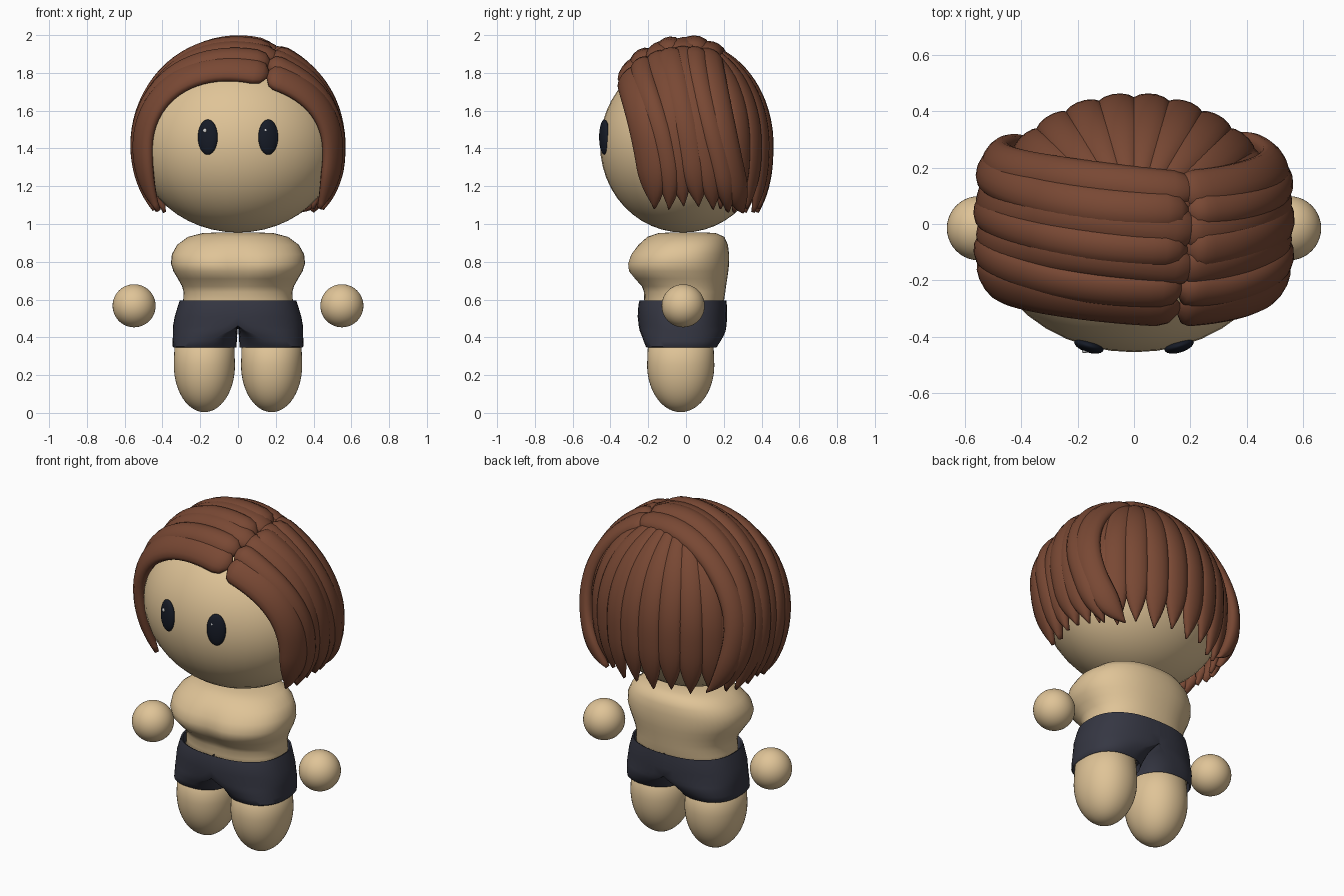
import bpy, bmesh, random
from math import sin, cos, pi, radians, exp, sqrt, acos
from mathutils import Vector

if "Cube" in bpy.data.objects:
    bpy.data.objects.remove(bpy.data.objects["Cube"])

random.seed(4)


def material(name, color):
    m = bpy.data.materials.new(name)
    m.diffuse_color = (*color, 1)
    m.use_nodes = True
    m.node_tree.nodes["Principled BSDF"].inputs["Base Color"].default_value = m.diffuse_color
    return m


SKIN = material("skin", (0.74, 0.55, 0.31))
HAIR = material("hair", (0.19, 0.065, 0.034))
CLOTH = material("cloth", (0.036, 0.038, 0.056))
EYE = material("eye", (0.008, 0.011, 0.02))
WHITE = material("white", (0.9, 0.9, 0.9))


def loft(name, rings, mat, sharp=None):
    """Skin a list of equal-length rings, closing both ends."""
    bm = bmesh.new()
    rows = [[bm.verts.new(p) for p in r] for r in rings]
    n = len(rows[0])
    for a, b in zip(rows, rows[1:]):
        for i in range(n):
            j = (i + 1) % n
            bm.faces.new((a[i], a[j], b[j], b[i]))
    bm.faces.new(rows[0])
    bm.faces.new(rows[-1])
    bmesh.ops.recalc_face_normals(bm, faces=bm.faces)
    for f in bm.faces:
        f.smooth = True
    me = bpy.data.meshes.new(name)
    bm.to_mesh(me)
    bm.free()
    me.materials.append(mat)
    if sharp:
        me.set_sharp_from_angle(angle=radians(sharp))
    ob = bpy.data.objects.new(name, me)
    bpy.context.collection.objects.link(ob)
    return ob


def ring(z, rx, yf, yb, cx=0, p=2.4, n=48):
    """Rounded horizontal section from front yf to back yb."""
    def sp(v):
        return abs(v) ** (2 / p) * (1 if v >= 0 else -1)
    cy, ry = (yf + yb) / 2, (yb - yf) / 2
    return [Vector((cx + rx * sp(cos(2 * pi * i / n)), cy + ry * sp(sin(2 * pi * i / n)), z))
            for i in range(n)]


def ball(name, loc, size, mat, rot=(0, 0, 0)):
    bpy.ops.mesh.primitive_uv_sphere_add(segments=40, ring_count=24, radius=1, location=loc, rotation=rot)
    ob = bpy.context.object
    ob.name = name
    ob.scale = size
    ob.data.materials.append(mat)
    bpy.ops.object.shade_smooth()
    return ob


# Head, eyes, hands
ball("head", (0, -0.015, 1.42), (0.53, 0.44, 0.465), SKIN)
for s in (-1, 1):
    ball("eye", (s * 0.16, -0.432, 1.46), (0.054, 0.024, 0.093), EYE, (0, 0, s * radians(17)))
    ball("eye_glint", (s * 0.16 - 0.015, -0.452, 1.495), (0.01, 0.006, 0.011), WHITE)
    ball("hand", (s * 0.55, -0.015, 0.567), (0.114, 0.114, 0.114), SKIN)

# Torso with a soft double swell at the chest
torso = [(0.956, 0.10, -0.08, 0.10), (0.951, 0.19, -0.15, 0.16), (0.932, 0.265, -0.205, 0.203),
         (0.89, 0.322, -0.255, 0.222), (0.84, 0.35, -0.298, 0.228), (0.79, 0.355, -0.318, 0.228),
         (0.75, 0.342, -0.314, 0.224), (0.71, 0.318, -0.28, 0.218), (0.67, 0.296, -0.24, 0.212),
         (0.64, 0.288, -0.225, 0.208), (0.6, 0.29, -0.222, 0.202), (0.5, 0.30, -0.21, 0.18)]
rings = [ring(*t, p=2.25) for t in torso]
for r in rings:
    for v in r:
        if v.y < -0.05:
            v.y += 0.022 * exp(-(v.x / 0.08) ** 2) * exp(-((v.z - 0.77) / 0.09) ** 2)
loft("torso", rings, SKIN)

# Shorts: each half runs from a shared waist section into its own leg opening
HALF = [(0.55, 0.292, -0.22, 0.198, 0), (0.592, 0.3, -0.238, 0.207, 0), (0.596, 0.308, -0.246, 0.214, 0),
        (0.57, 0.317, -0.252, 0.216, 0), (0.51, 0.335, -0.256, 0.218, 0), (0.46, 0.344, -0.25, 0.214, 0),
        (0.435, 0.345, -0.245, 0.21, 0.25), (0.41, 0.345, -0.235, 0.2, 0.55), (0.38, 0.346, -0.224, 0.183, 0.8),
        (0.352, 0.346, -0.213, 0.165, 1), (0.345, 0.34, -0.206, 0.158, 1), (0.39, 0.335, -0.2, 0.15, 1)]
for s in (-1, 1):
    rows = []
    for z, x, yf, yb, mix in HALF:
        hip, leg = ring(z, x, yf, yb), ring(z, (x - 0.008) / 2, yf, yb, (x + 0.008) / 2)
        rows.append([Vector((s * (max(h.x, 0) * (1 - mix) + g.x * mix), h.y * (1 - mix) + g.y * mix, z))
                     for h, g in zip(hip, leg)])
    loft("shorts_half", rows, CLOTH, 45)
    # Rounded legs
    legs = [(0.004 + 0.25 * (1 - cos(k * pi / 28)), max(sin(k * pi / 28), 0.02)) for k in range(15)] + [(0.43, 0.96)]
    loft("leg", [ring(z, 0.162 * k, -0.028 - 0.178 * k, -0.028 + 0.178 * k, s * 0.178, 2.1) for z, k in legs], SKIN)

# Hair
RX, RY, RZ, CZ = 0.518, 0.432, 0.53, 1.42


def hang(v, below, k):
    """Let hair fall straighter below the widest point."""
    return 1 - k * (1 - v) if below else v


def side_path(a0, tip_z, y0, y1, side, wave, n=32):
    """Lock from the parting over the head and down one side."""
    yt = min(abs(y1 / 0.45), 0.95)
    a1 = acos(max(-0.95, (tip_z - CZ) / (RZ * sqrt(1 - yt ** 2))))
    pts = []
    for i in range(n):
        t = i / (n - 1)
        a = side * t * a1 + (1 - t) * a0
        y = y0 + (y1 - y0) * t * t * (3 - 2 * t) + wave * sin(2 * pi * t)
        q = min(abs(y / 0.45), 0.97)
        sx, sz = (1 - q ** 3) ** (1 / 3), sqrt(1 - q * q)
        h = hang(abs(sin(a)), abs(a) > pi / 2, 0.6) * (1 if a > 0 else -1)
        pts.append(Vector((RX * sx * h, y, CZ + RZ * sz * cos(a))))
    return pts


def back_path(phi, tip_z, n=28):
    """Lock fanning from the crown down the back."""
    t1 = acos((tip_z - CZ) / RZ)
    pts = []
    for i in range(n):
        th = radians(12) + (t1 - radians(12)) * i / (n - 1)
        h = hang(sin(th), th > pi / 2, 0.45)
        pts.append(Vector((RX * 0.97 * h * sin(phi), RY * h * cos(phi), CZ + (RZ - 0.01) * cos(th))))
    return pts


def lock(name, pts, width, thick, fan=False, sides=14):
    """Sweep a flat oval along a path on the head, tapering to a tip."""
    rings, n = [], len(pts)
    for i, p in enumerate(pts):
        t = i / (n - 1)
        tan = (pts[min(i + 1, n - 1)] - pts[max(i - 1, 0)]).normalized()
        nor = Vector((p.x / RX ** 2, p.y / RY ** 2, max(p.z - CZ, (p.z - CZ) * 0.3) / RZ ** 2))
        nor = (nor - tan * nor.dot(tan)).normalized()
        wide = tan.cross(nor)
        start = sqrt(max(0.02, 1 - max(0, 1 - t / 0.07) ** 2))
        tip = max(0.05, 1 - max(0, (t - 0.74) / 0.26) ** 1.9)
        w = width * start * tip
        if fan:
            w *= min(1, 0.2 + sqrt(p.x ** 2 + p.y ** 2) / 0.43)
        h = thick * start * (0.25 + 0.75 * tip)
        rings.append([p + wide * w * cos(2 * pi * k / sides) + nor * h * sin(2 * pi * k / sides)
                      for k in range(sides)])
    return loft(name, rings, HAIR)


# Side locks sweep away from an off-centre parting
for side, count, a0 in ((-1, 7, radians(24)), (1, 7, radians(18))):
    for i in range(count):
        u = i / (count - 1)
        y0 = -0.3 + 0.42 * u
        y1 = -0.165 + 0.46 * u
        tip_z = 1.06 + random.uniform(0, 0.04)
        wave = random.uniform(-0.018, 0.018) if i else 0
        lock("side_lock", side_path(a0 + random.uniform(-0.06, 0.06), tip_z, y0, y1, side, wave),
             0.084 if i == 0 else random.uniform(0.066, 0.08), 0.042 + 0.01 * (i % 2))

# Back locks
COUNT = 10
for i in range(COUNT):
    u = 2 * i / (COUNT - 1) - 1
    lock("back_lock", back_path(radians(62) * u, 1.055 + 0.02 * (i % 2)), 0.07, 0.034, True)

# Scalp under the locks
scalp = ball("hair_scalp", (0, -0.005, 1.42), (0.54, 0.45, 0.505), HAIR)
bm = bmesh.new()
bm.from_mesh(scalp.data)
bmesh.ops.delete(bm, geom=[v for v in bm.verts if v.co.z < -0.25 or v.co.y < -0.3], context='VERTS')
bm.to_mesh(scalp.data)
bm.free()
